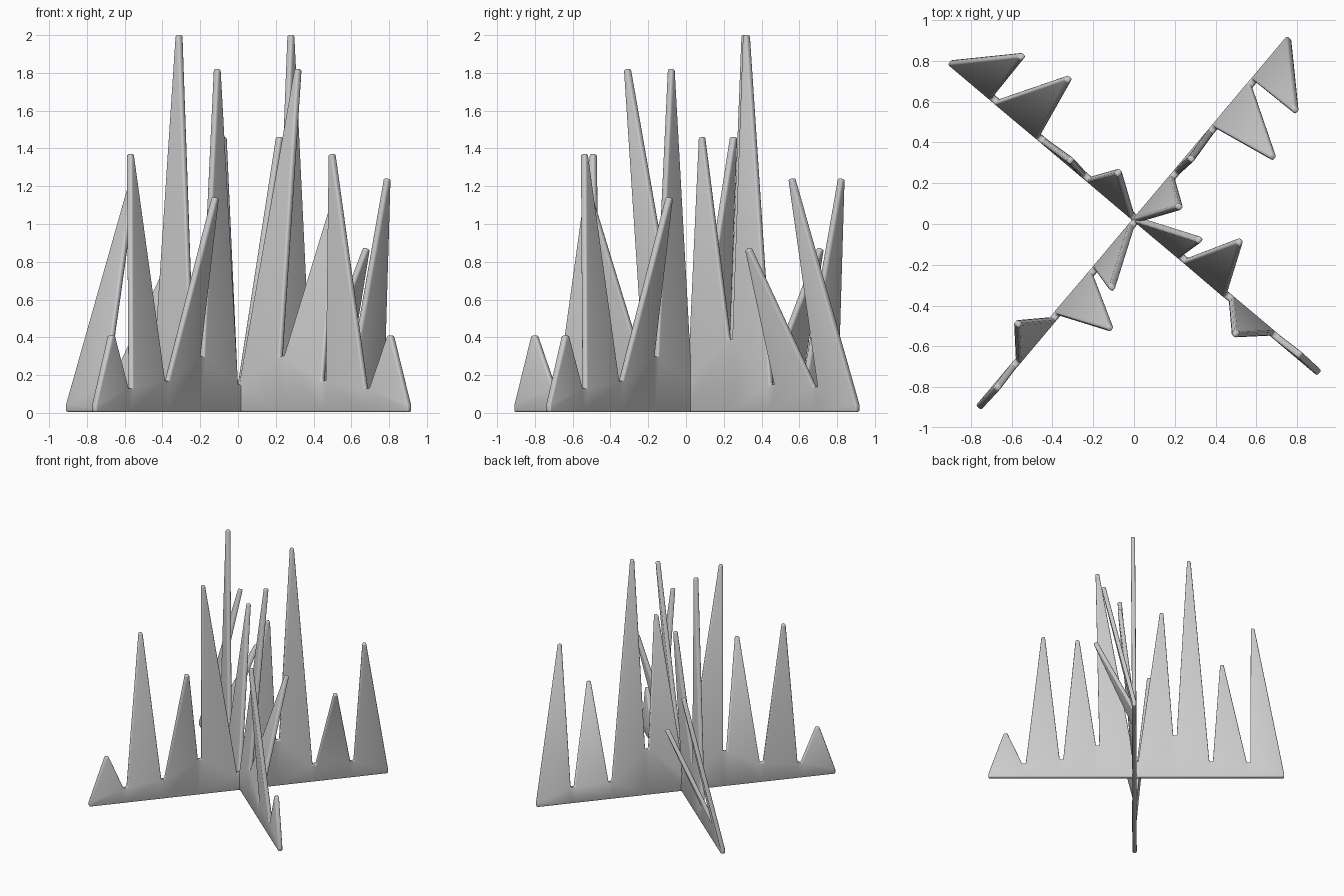
import bpy, bmesh
from math import radians
from mathutils import Vector, Matrix

if "Cube" in bpy.data.objects:
    bpy.data.objects.remove(bpy.data.objects["Cube"])

THICK = 0.034
ALONG = Vector((0.644, 0.765, 0))        # ground direction of a strip
CENTRE = Vector((0.0, 0.005, 0))
PIVOT = Vector((-0.012, 0.02, 0))        # second strip is turned 90 degrees about this

# blade tips (x, y, z) from one end of the strip to the other
TIPS = [(-0.67, -0.80, 0.41), (-0.57, -0.49, 1.37), (-0.12, -0.51, 1.14), (-0.11, -0.31, 1.82),
        (0.22, 0.085, 1.46), (0.28, 0.32, 2.0), (0.68, 0.33, 0.87), (0.79, 0.56, 1.24)]
# notches between blades (distance along strip, height), with the strip ends
NOTCHES = [(-1.185, 0.04), (-0.9, 0.13), (-0.6, 0.17), (-0.31, 0.30), (0.0, 0.15),
           (0.31, 0.39), (0.6, 0.15), (0.9, 0.14), (1.185, 0.04)]
GAP = 0.014                              # half width of a notch


def grass_strip(name, matrix):
    bm = bmesh.new()

    def vert(u, z):
        return bm.verts.new(CENTRE + ALONG * u + Vector((0, 0, z)))

    previous = None
    for i, tip in enumerate(TIPS):
        (u0, z0), (u1, z1) = NOTCHES[i], NOTCHES[i + 1]
        u0 += GAP if i else 0
        u1 -= GAP if i < len(TIPS) - 1 else 0
        b0, b1, v0, v1 = vert(u0, 0.005), vert(u1, 0.005), vert(u0, z0), vert(u1, z1)
        t0 = bm.verts.new(Vector(tip) - ALONG * 0.014)
        t1 = bm.verts.new(Vector(tip) + ALONG * 0.014)
        bm.faces.new((b0, b1, v1, v0))       # upright foot
        bm.faces.new((v0, v1, t1, t0))       # leaning blade
        if previous:
            bm.faces.new((previous[0], b0, v0, previous[1]))
        previous = (b1, v1)
    mesh = bpy.data.meshes.new(name)
    bm.to_mesh(mesh)
    bm.free()
    mesh.transform(matrix)
    obj = bpy.data.objects.new(name, mesh)
    bpy.context.collection.objects.link(obj)

    # thickness and rounded rim
    solid = obj.modifiers.new("thickness", 'SOLIDIFY')
    solid.thickness = THICK
    solid.offset = 0
    rim = obj.modifiers.new("rounded_rim", 'BEVEL')
    rim.width = 0.009
    rim.segments = 2
    rim.limit_method = 'ANGLE'
    rim.angle_limit = radians(60)

    bpy.ops.object.select_all(action='DESELECT')
    obj.select_set(True)
    bpy.context.view_layer.objects.active = obj
    bpy.ops.object.shade_smooth_by_angle(angle=radians(40))
    return obj


grass_strip("grass_strip_a", Matrix.Identity(4))
grass_strip("grass_strip_b", Matrix.Translation(PIVOT) @ Matrix.Rotation(radians(90), 4, 'Z')
            @ Matrix.Translation(-PIVOT))
